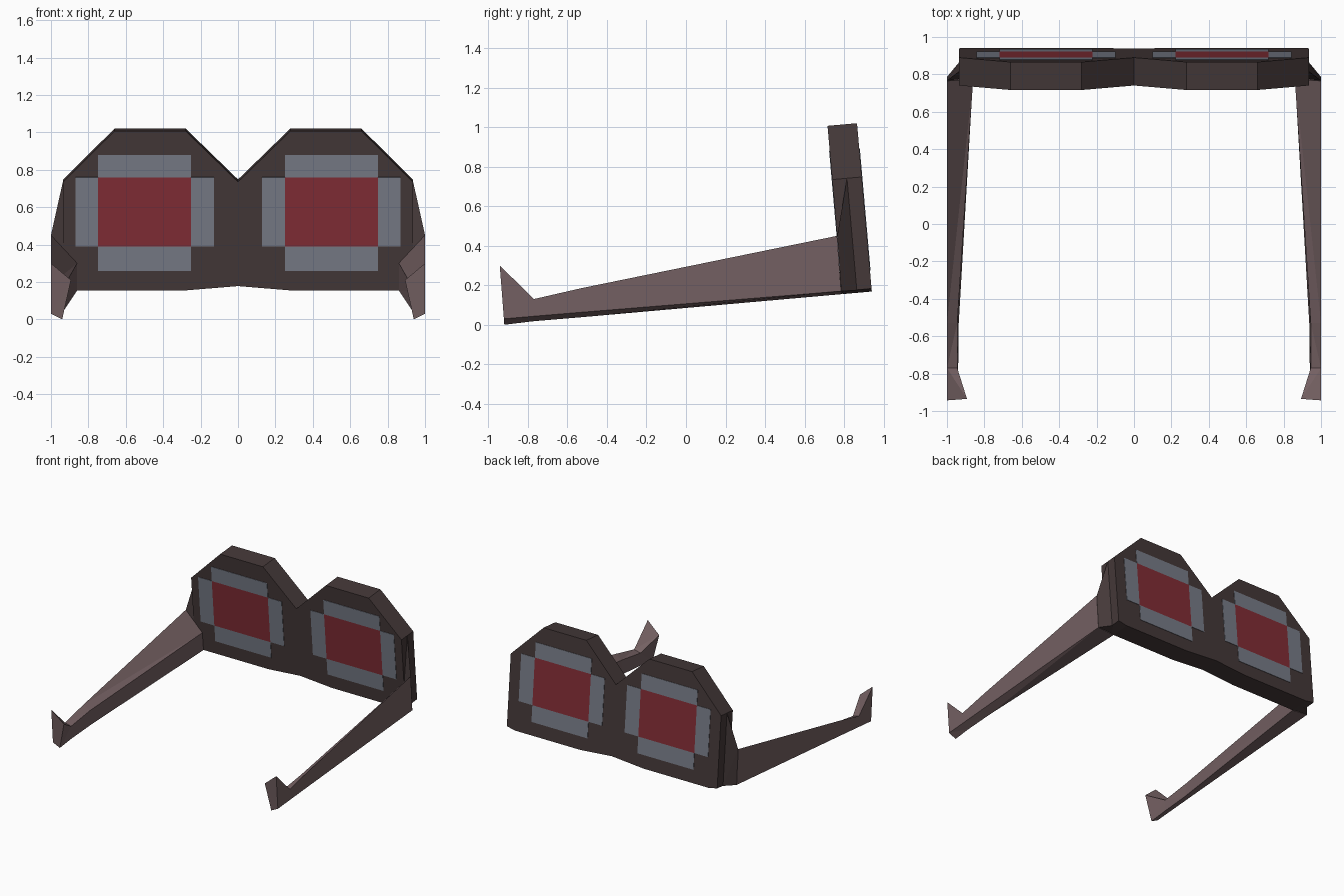
import bpy, bmesh
from mathutils import Vector

if "Cube" in bpy.data.objects:
    bpy.data.objects.remove(bpy.data.objects["Cube"])


def material(name, rgb):
    m = bpy.data.materials.new(name)
    m.diffuse_color = (*rgb, 1)
    m.use_nodes = True
    m.node_tree.nodes["Principled BSDF"].inputs["Base Color"].default_value = m.diffuse_color
    return m


DARK = material("dark_brown", (0.058, 0.040, 0.040))
LIGHT = material("dusty_brown", (0.174, 0.117, 0.122))
GREY = material("lens_grey", (0.188, 0.203, 0.246))
RED = material("lens_red", (0.223, 0.026, 0.036))


def finish(bm, name, mats):
    bmesh.ops.recalc_face_normals(bm, faces=bm.faces[:])
    me = bpy.data.meshes.new(name)
    bm.to_mesh(me)
    bm.free()
    ob = bpy.data.objects.new(name, me)
    bpy.context.collection.objects.link(ob)
    for m in mats:
        me.materials.append(m)
    return ob


def mirror_x(ob):
    ob.modifiers.new("mirror", "MIRROR").use_axis[0] = True


def loft(bm, rings):
    """Skin a list of closed rings and cap both ends."""
    vs = [[bm.verts.new(p) for p in r] for r in rings]
    n = len(vs[0])
    faces = [bm.faces.new(vs[0]), bm.faces.new(vs[-1])]
    for a, b in zip(vs, vs[1:]):
        for i in range(n):
            j = (i + 1) % n
            faces.append(bm.faces.new((a[i], a[j], b[j], b[i])))
    return faces


def tilted(x, z, d):
    """Point on the leaning front plate, d = depth behind its front face."""
    return Vector((x, 0.74 - 0.088 * (z - 0.74) + 0.996 * d, z + 0.088 * d))


# Frame: leaning slab with a notch over the nose
half = [(0.28, 1.007), (0.66, 1.007), (0.935, 0.735),
        (0.935, 0.17), (0.86, 0.155), (0.28, 0.155)]
outline = [(0, 0.735)] + half + [(0, 0.178)] + [(-x, z) for x, z in reversed(half)]
bm = bmesh.new()
loft(bm, [[tilted(x, z, d) for x, z in outline] for d in (0, 0.15)])
finish(bm, "frame", [DARK])

# Lenses: grey cross with a red centre, on both sides of the frame
T = 0.003
for side, depth, shift in (("front", 0.0, 0.0), ("back", 0.15, -0.028)):
    bm = bmesh.new()
    xs = [v + shift for v in (0.128, 0.25, 0.748, 0.87)]
    zs = (0.26, 0.39, 0.76, 0.88)
    for i, j in ((1, 1), (0, 1), (2, 1), (1, 0), (1, 2)):
        x0, x1, z0, z1 = xs[i], xs[i + 1], zs[j], zs[j + 1]
        rect = [(x0, z0), (x1, z0), (x1, z1), (x0, z1)]
        for f in loft(bm, [[tilted(x, z, depth + t) for x, z in rect] for t in (-T, T)]):
            f.material_index = 1 if i == j == 1 else 0
    mirror_x(finish(bm, side + "_lenses", [GREY, RED]))

# Hinges: wedges joining the frame sides to the arms
bm = bmesh.new()
for p in ((0.935, 0.815, 0.742), (1, 0.766, 0.45), (1, 0.786, 0.17),
          (0.935, 0.865, 0.175), (0.86, 0.785, 0.30), (0.86, 0.795, 0.158)):
    bm.verts.new(p)
bmesh.ops.convex_hull(bm, input=bm.verts[:])
mirror_x(finish(bm, "hinges", [DARK]))

# Arms: tapering bars with a raised hooked tip
# ring order: outer top, inner top, inner bottom, outer bottom
rings = [
    [(1, 0.765, 0.45), (0.86, 0.775, 0.30), (0.86, 0.79, 0.155), (1, 0.785, 0.17)],
    [(1, -0.53, 0.185), (0.945, -0.53, 0.15), (0.937, -0.53, 0.038), (1, -0.53, 0.063)],
    [(1, -0.77, 0.13), (0.945, -0.77, 0.115), (0.94, -0.77, 0.018), (1, -0.77, 0.043)],
    [(1, -0.943, 0.30), (0.893, -0.935, 0.21), (0.94, -0.92, 0.0), (1, -0.922, 0.03)],
]
bm = bmesh.new()
loft(bm, rings)
bmesh.ops.triangulate(bm, faces=bm.faces[:])
mirror_x(finish(bm, "arms", [LIGHT]))
